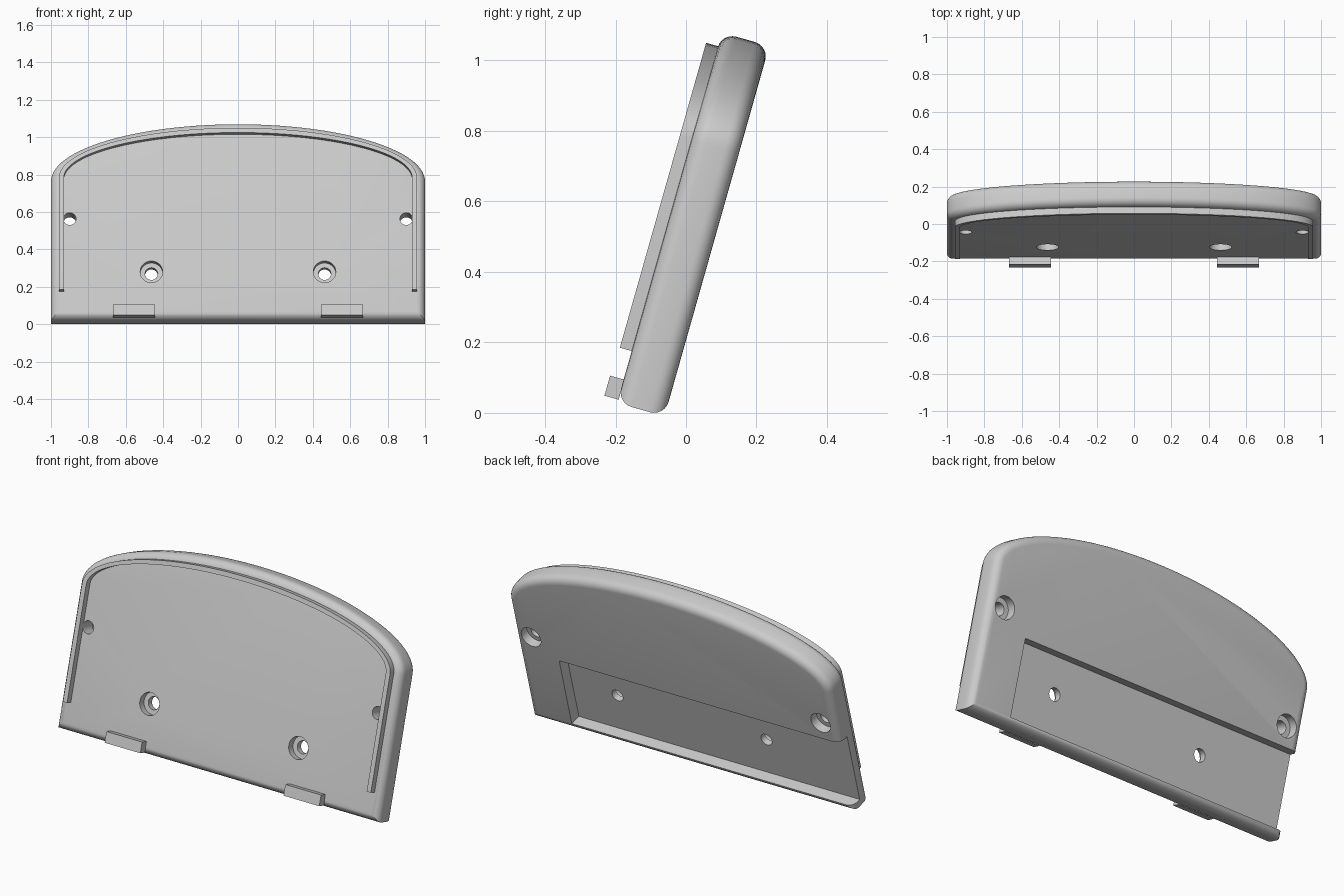
import bpy, bmesh, math
from mathutils import Matrix

cube = bpy.data.objects.get("Cube")
if cube:
    bpy.data.objects.remove(cube, do_unlink=True)

TILT = Matrix.Rotation(math.radians(-15.8), 4, 'X')
FRONT, BACK = -0.196, -0.056      # plate faces before leaning back
BOTTOM, SPRING = -0.026, 0.75     # lower edge and start of the arch

grey = bpy.data.materials.new("light grey")
grey.use_nodes = True
GREY = (0.6, 0.6, 0.6, 1)
grey.diffuse_color = GREY
grey.node_tree.nodes["Principled BSDF"].inputs["Base Color"].default_value = GREY


def add_object(name, bm):
    bmesh.ops.recalc_face_normals(bm, faces=bm.faces)
    mesh = bpy.data.meshes.new(name)
    bm.to_mesh(mesh)
    bm.free()
    mesh.materials.append(grey)
    obj = bpy.data.objects.new(name, mesh)
    bpy.context.collection.objects.link(obj)
    return obj


def arch(half_width, rise, steps=56):
    """Half ellipse from the +x side over to the -x side."""
    return [(half_width * math.cos(math.pi * i / steps),
             SPRING + rise * math.sin(math.pi * i / steps)) for i in range(steps + 1)]


def extrude(outline, y0, y1):
    bm = bmesh.new()
    face = bm.faces.new([bm.verts.new((x, y0, z)) for x, z in outline])
    new = bmesh.ops.extrude_face_region(bm, geom=[face])["geom"]
    moved = [v for v in new if isinstance(v, bmesh.types.BMVert)]
    bmesh.ops.translate(bm, verts=moved, vec=(0, y1 - y0, 0))
    return bm


def box(name, x0, x1, y0, y1, z0, z1):
    return add_object(name, extrude([(x0, z0), (x1, z0), (x1, z1), (x0, z1)], y0, y1))


def cylinder(name, x, z, radius, y0, y1):
    ring = [(x + radius * math.cos(math.tau * i / 40),
             z + radius * math.sin(math.tau * i / 40)) for i in range(40)]
    return add_object(name, extrude(ring, y0, y1))


def cut(target, cutter):
    cutter.hide_render = True
    mod = target.modifiers.new("cut", 'BOOLEAN')
    mod.operation, mod.solver, mod.object = 'DIFFERENCE', 'EXACT', cutter
    bpy.context.view_layer.objects.active = target
    bpy.ops.object.modifier_apply(modifier=mod.name)
    bpy.data.objects.remove(cutter, do_unlink=True)


# Arched plate with rounded front and back rims
bm = extrude([(-1, BOTTOM), (1, BOTTOM)] + arch(1, 0.316), FRONT, BACK)
rims = [e for e in bm.edges if abs(e.verts[0].co.y - e.verts[1].co.y) < 1e-5]
bmesh.ops.bevel(bm, geom=rims, offset=0.043, segments=6, profile=0.5, affect='EDGES')
plate = add_object("plate", bm)

# Rear recess, open at the model's right end
cut(plate, box("recess_cutter", -1.2, 0.745, BACK - 0.065, BACK + 0.1, 0.012, 0.424))

# Screw holes: lower pair sunk from the front, upper pair from the back
for side in (-1, 1):
    for x, z, y0, y1 in ((0.463, 0.236, FRONT - 0.1, FRONT + 0.04),
                         (0.9, 0.53, BACK - 0.05, BACK + 0.1)):
        cut(plate, cylinder("hole_cutter", side * x, z, 0.034, FRONT - 0.2, BACK + 0.2))
        cut(plate, cylinder("sink_cutter", side * x, z, 0.06, y0, y1))

# Raised rib following the arch on the front
RIB_END = 0.127
outer = [(0.957, RIB_END)] + arch(0.957, 0.276) + [(-0.957, RIB_END)]
inner = [(0.931, RIB_END)] + arch(0.931, 0.25) + [(-0.931, RIB_END)]
rib = add_object("front_rib", extrude(outer + inner[::-1], FRONT - 0.035, FRONT + 0.01))

# Two small ledges at the foot
parts = [plate, rib]
for side, name in ((-1, "right_ledge"), (1, "left_ledge")):
    xs = sorted((side * 0.445, side * 0.667))
    parts.append(box(name, *xs, FRONT - 0.04, FRONT + 0.002, -0.016, 0.043))

# Lean everything back and shade
bpy.ops.object.select_all(action='DESELECT')
for part in parts:
    part.data.transform(TILT)
    part.select_set(True)
bpy.context.view_layer.objects.active = plate
bpy.ops.object.shade_smooth_by_angle(angle=math.radians(30))
